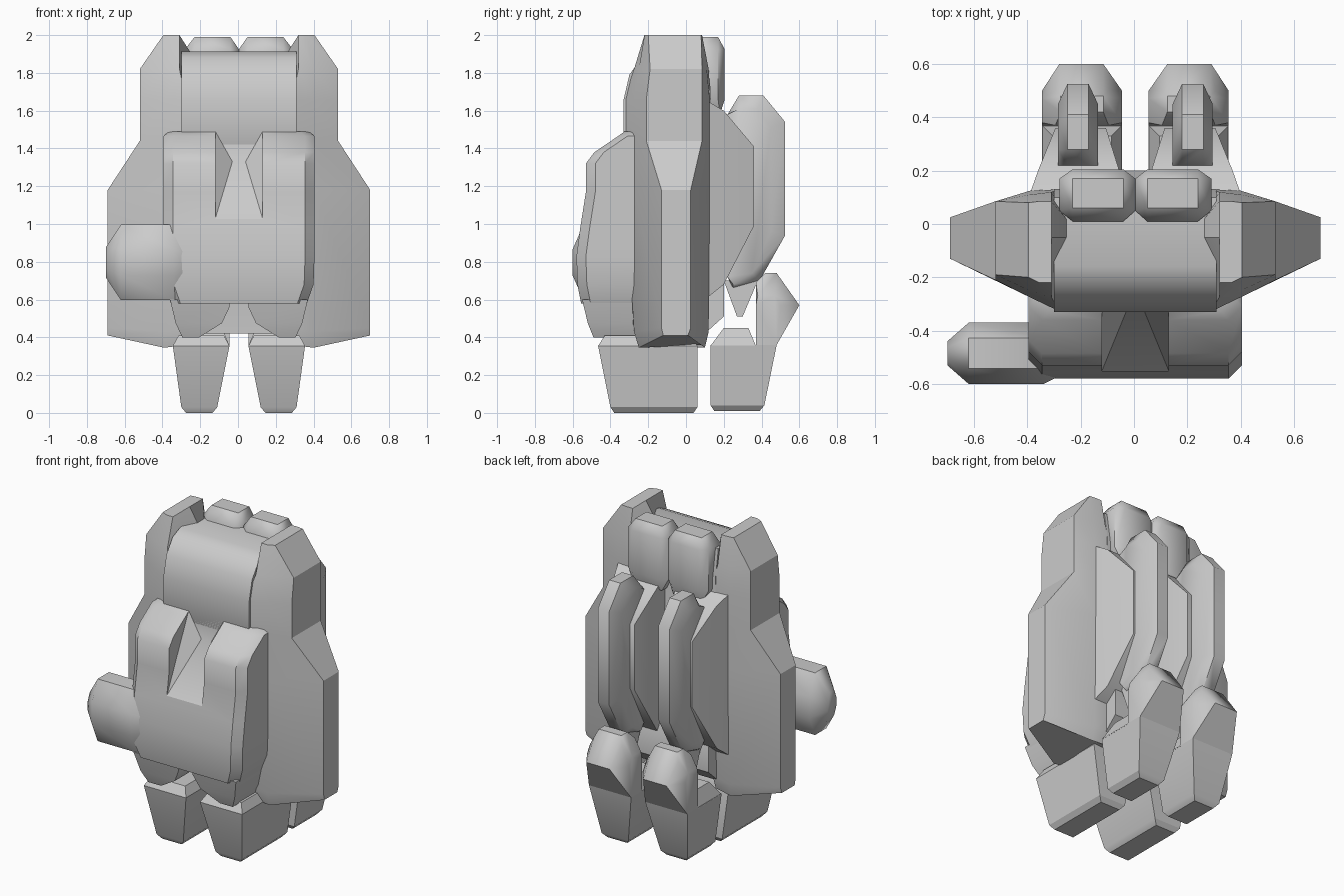
import bpy, bmesh, math

CX = 0.005  # symmetry plane of the body


def finish(name, bm, angle=38):
    bmesh.ops.recalc_face_normals(bm, faces=bm.faces)
    me = bpy.data.meshes.new(name)
    bm.to_mesh(me)
    bm.free()
    ob = bpy.data.objects.new(name, me)
    bpy.context.collection.objects.link(ob)
    smooth(ob, angle)
    return ob


def smooth(ob, angle=38):
    bpy.ops.object.select_all(action='DESELECT')
    ob.select_set(True)
    bpy.context.view_layer.objects.active = ob
    bpy.ops.object.shade_smooth_by_angle(angle=math.radians(angle))


def hull(name, pts, bevel=0, angle=38):
    bm = bmesh.new()
    for p in pts:
        bm.verts.new(p)
    res = bmesh.ops.convex_hull(bm, input=bm.verts)
    junk = {g for g in res['geom_interior'] + res['geom_unused'] if isinstance(g, bmesh.types.BMVert)}
    bmesh.ops.delete(bm, geom=list(junk), context='VERTS')
    bmesh.ops.dissolve_limit(bm, angle_limit=0.02, verts=bm.verts, edges=bm.edges)
    if bevel:
        bmesh.ops.bevel(bm, geom=bm.edges[:], offset=bevel, segments=1,
                        affect='EDGES', clamp_overlap=True)
    return finish(name, bm, angle)


def loft(name, rings, angle=38):
    bm = bmesh.new()
    vs = [[bm.verts.new(p) for p in r] for r in rings]
    n = len(vs[0])
    for a, b in zip(vs, vs[1:]):
        for i in range(n):
            j = (i + 1) % n
            bm.faces.new((a[i], a[j], b[j], b[i]))
    bm.faces.new(vs[0])
    bm.faces.new(vs[-1])
    return finish(name, bm, angle)


def box(x0, x1, y0, y1, z):
    return [(x, y, z) for x in (x0, x1) for y in (y0, y1)]


def place(pts, s):
    return [(CX + s * x, y, z) for x, y, z in pts]


# torso: smooth side profile pulled across the body
profile = [(-.24, .42), (-.27, 1.3), (-.33, 1.42), (-.33, 1.66), (-.30, 1.79), (-.235, 1.88),
           (-.16, 1.912), (.1, 1.912), (.13, 1.72), (.14, .8), (.20, .68), (.20, .51), (.10, .42)]
loft("torso", [[(x, y, z) for y, z in profile] for x in (-.30, .31)], 40)

# chest plate with a notch between two upper lobes
sections = [(.50, .25, -.53), (.58, .36, -.555), (.68, .395, -.575), (.83, .40, -.58), (.98, .40, -.56),
            (1.17, .40, -.53), (1.32, .40, -.53), (1.38, .40, -.485), (1.465, .40, -.36), (1.49, .37, -.325)]
rings = []
for z, w, y in sections:
    z2 = .58 if z < .58 else z
    c = .05
    rings.append([(CX - w, -.2, z2), (CX - w, y + c, z2), (CX - w + c, y, z2),
                  (CX + w - c, y, z2), (CX + w, y + c, z2), (CX + w, -.2, z2)])
chest = loft("chest", rings[1:], 38)
cut = []
for s in (-1, 1):
    cut += place([(.035, -.33, 1.33), (.125, -.55, 1.03), (.125, -.70, .825), (.125, -.33, 1.49),
                  (.125, -.70, 1.7), (.125, -.33, 1.7)], s)
cutter = hull("notch_cutter", cut)
cutter.hide_render = True
mod = chest.modifiers.new("notch", 'BOOLEAN')
mod.operation = 'DIFFERENCE'
mod.solver = 'EXACT'
mod.object = cutter
bpy.context.view_layer.objects.active = chest
bpy.ops.object.modifier_apply(modifier="notch")
bpy.data.objects.remove(cutter)
smooth(chest, 38)

# side knob, lofted along x
knob = []
for x, h, w in ((-.70, .08, .045), (-.62, .20, .115), (-.34, .20, .115), (-.27, .14, .08)):
    knob.append([(x, -.485 + w * a, .797 + h * b) for a, b in
                 ((-1, -.35), (-.5, -1), (.5, -1), (1, -.35), (1, .35), (.5, 1), (-.5, 1), (-1, .35))])
loft("side_knob", knob, 50)

for s, side in ((-1, "left"), (1, "right")):
    # side panel: rings from bottom to top
    wing = [
        [(.20, -.05, .36), (.28, .09, .36), (.395, .10, .345), (.695, .01, .41), (.695, -.12, .41),
         (.395, -.25, .345), (.28, -.25, .36)],
        [(.20, -.05, .45), (.28, .12, .45), (.395, .12, .43), (.695, .025, .45), (.695, -.13, .45),
         (.395, -.275, .43), (.28, -.28, .45)],
        [(.20, -.05, 1.18), (.28, .13, 1.18), (.395, .125, 1.18), (.695, .025, 1.18), (.695, -.13, 1.18),
         (.395, -.275, 1.18), (.28, -.32, 1.18)],
        [(.20, -.05, 1.44), (.28, .13, 1.44), (.395, .125, 1.44), (.525, .085, 1.44), (.525, -.21, 1.44),
         (.395, -.275, 1.44), (.28, -.33, 1.44)],
        [(.20, -.05, 1.66), (.28, .13, 1.66), (.395, .125, 1.66), (.525, .085, 1.66), (.525, -.21, 1.66),
         (.395, -.275, 1.66), (.28, -.33, 1.66)],
        [(.20, -.05, 1.82), (.315, .12, 1.82), (.395, .11, 1.82), (.525, .085, 1.82), (.525, -.19, 1.82),
         (.395, -.25, 1.82), (.315, -.275, 1.82)],
        [(.315, -.05, 2), (.315, .085, 2), (.36, .085, 2), (.40, .08, 2), (.40, -.20, 2),
         (.36, -.22, 2), (.315, -.22, 2)]]
    loft(side + "_side_panel", [place(r, s) for r in wing], 30)

    # head bump
    hull(side + "_head_bump", place(
        box(.045, .235, .06, .17, 1.99) + box(.0, .285, .05, .17, 1.925) + box(.045, .235, .01, .205, 1.925)
        + box(.0, .285, .05, .17, 1.66) + box(.045, .235, .01, .205, 1.66) + box(.04, .24, .05, .18, 1.58), s), 0, 50)

    # upper leg under the chest
    hull(side + "_upper_leg", place(
        box(.05, .365, -.55, -.1, .60) + box(.05, .355, -.54, -.1, .56)
        + box(.09, .335, -.52, -.15, .475) + box(.21, .30, -.49, -.2, .40), s))

    # front foot
    hull(side + "_front_foot", place(
        box(.14, .28, -.38, .04, 0) + box(.115, .305, -.40, .06, .03)
        + box(.05, .35, -.465, .06, .355) + box(.08, .32, -.43, .03, .41), s), 0, 30)

    # back foot and heel
    hull(side + "_back_foot", place(
        box(.14, .28, .15, .39, .01) + box(.115, .305, .13, .415, .04)
        + box(.05, .35, .13, .37, .36) + box(.05, .35, .37, .48, .36), s), 0, 30)
    hull(side + "_back_foot_top", place(
        box(.05, .35, .13, .37, .355) + box(.09, .31, .20, .33, .45), s), 0, 30)
    hull(side + "_heel", place(
        box(.05, .35, .37, .48, .36) + box(.12, .285, .37, .60, .57) + box(.05, .35, .37, .50, .57)
        + box(.05, .35, .38, .47, .62) + box(.12, .28, .42, .48, .74) + box(.10, .30, .37, .50, .69), s), 0, 45)

    # back column behind the panel
    hull(side + "_back_column", place(
        [(x, .10, z) for x in (.05, .40) for z in (.60, 1.66)]
        + [(x, .20, z) for x in (.06, .365) for z in (.68, 1.60)]
        + [(x, .36, z) for x in (.11, .30) for z in (.99, 1.41)], s), 0, 45)

    # back tube: rounded side profile
    outer = [(.22, 1.58), (.28, 1.68), (.41, 1.68), (.525, 1.54), (.525, .94), (.39, .70), (.25, .66), (.22, .72)]
    inner = [(.22, 1.58), (.28, 1.61), (.38, 1.61), (.45, 1.51), (.45, .96), (.35, .74), (.25, .68), (.22, .72)]
    tube = [[(x, y, z) for y, z in p] for x, p in ((.14, inner), (.175, outer), (.255, outer), (.29, inner))]
    loft(side + "_back_tube", [place(r, s) for r in tube], 50)
    hull(side + "_tube_stub", place(
        box(.17, .26, .20, .38, .70) + box(.17, .26, .27, .30, .51), s), 0, 30)
